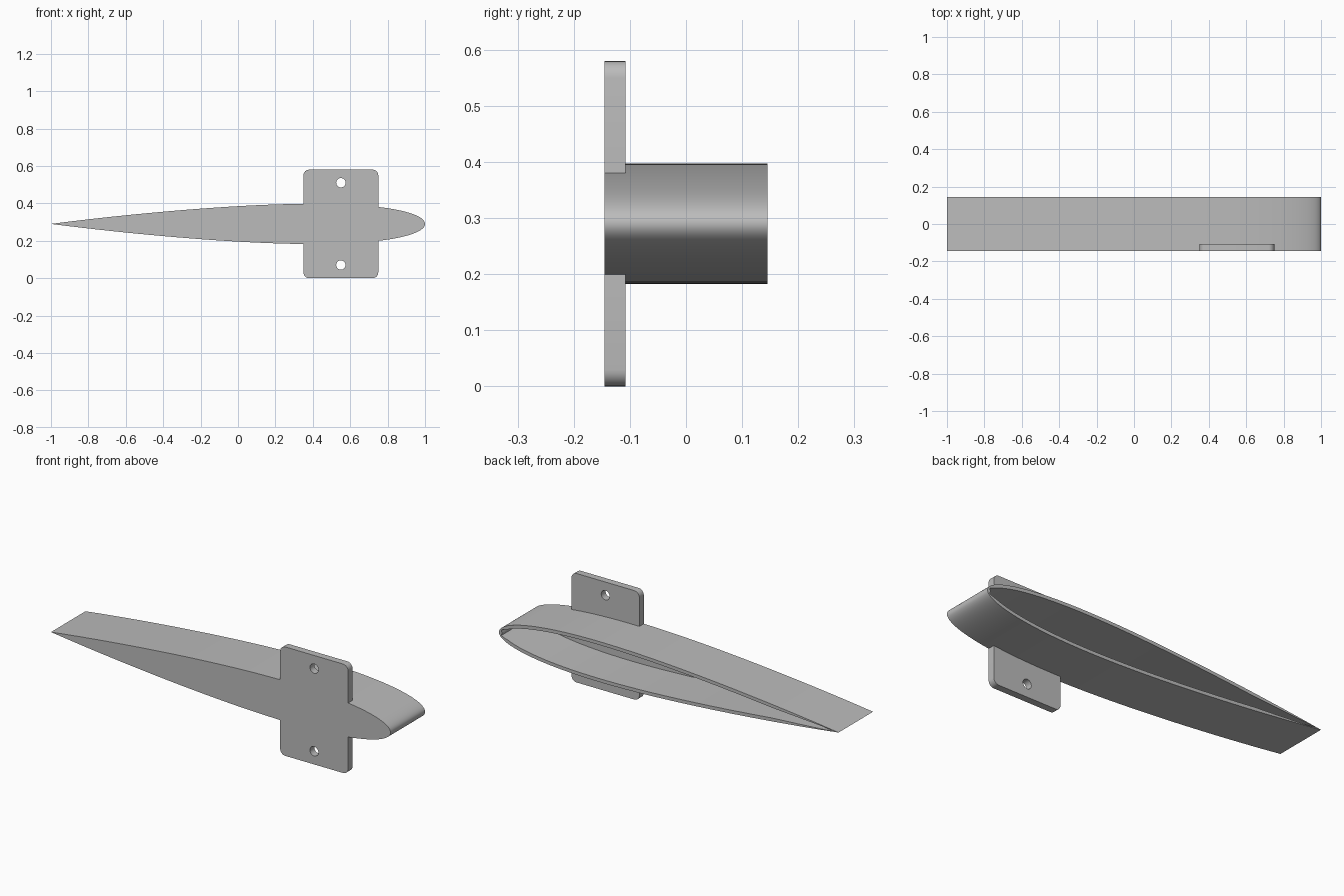
import bpy, bmesh, math

if "Cube" in bpy.data.objects:
    bpy.data.objects.remove(bpy.data.objects["Cube"], do_unlink=True)

MID = 0.29               # height of the chord line
FRONT, FLOOR, BACK = -0.145, -0.108, 0.145
TAB_L, TAB_R = 0.35, 0.75
WALL = 0.018

grey = bpy.data.materials.new("plain grey")
grey.use_nodes = True
grey.diffuse_color = (0.5, 0.5, 0.5, 1)
grey.node_tree.nodes["Principled BSDF"].inputs["Base Color"].default_value = (0.5, 0.5, 0.5, 1)


def half(x):
    """Half thickness of the symmetric foil, nose at x = 1, tail at x = -1."""
    c = min(max((1 - x) / 2, 0), 1)
    return 1.075 * (0.2969 * math.sqrt(c) - 0.126 * c - 0.3516 * c**2
                    + 0.2843 * c**3 - 0.1036 * c**4)


def mirrored(upper):
    """Close an upper line (tail to nose) with its reflection in the chord."""
    lower = [(x, -z) for x, z in reversed(upper) if z > 1e-5]
    return [(x, z + MID) for x, z in upper + lower]


def arc(cx, cz, r, start, end, n):
    angles = [math.radians(start + (end - start) * i / n) for i in range(n + 1)]
    return [(cx + r * math.cos(a), cz + r * math.sin(a)) for a in angles]


def extruded(name, loops, y0, y1):
    """Fill the loops (inner ones are holes) and extrude them along y."""
    curve = bpy.data.curves.new(name, "CURVE")
    curve.dimensions = "2D"
    curve.fill_mode = "BOTH"
    curve.extrude = (y1 - y0) / 2
    for loop in loops:
        spline = curve.splines.new("POLY")
        spline.points.add(len(loop) - 1)
        for p, (x, z) in zip(spline.points, loop):
            p.co = (x, z, 0, 1)
        spline.use_cyclic_u = True
    obj = bpy.data.objects.new(name, curve)
    bpy.context.collection.objects.link(obj)
    obj.rotation_euler.x = math.pi / 2
    obj.location.y = (y0 + y1) / 2
    bpy.ops.object.select_all(action="DESELECT")
    obj.select_set(True)
    bpy.context.view_layer.objects.active = obj
    bpy.ops.object.convert(target="MESH")
    obj = bpy.context.object
    obj.name = name
    bpy.ops.object.transform_apply(location=True, rotation=True, scale=True)
    bm = bmesh.new()
    bm.from_mesh(obj.data)
    bmesh.ops.remove_doubles(bm, verts=bm.verts, dist=1e-5)
    bmesh.ops.recalc_face_normals(bm, faces=bm.faces)
    bm.to_mesh(obj.data)
    bm.free()
    obj.data.materials.clear()
    obj.data.materials.append(grey)
    bpy.ops.object.shade_smooth_by_angle(angle=math.radians(30))
    return obj


# Foil outline, spaced closer at the nose
N = 48
stations = [1 - 2 * (1 - i / N) ** 2 for i in range(N + 1)]
foil = [(x, half(x)) for x in stations]
foil[0], foil[-1] = (-1, 0), (1, 0)

# Hollow outline: constant wall that thins toward the tail
cavity = [(-0.97, 0)]
for x in stations:
    if -0.96 < x < 0.995:
        slope = (half(x + 1e-4) - half(x - 1e-4)) / 2e-4
        w = min(WALL, 0.4 * half(x))
        k = w / math.hypot(1, slope)
        px, pz = x + slope * k, half(x) - k
        if pz > 0.002 and px > cavity[-1][0]:
            cavity.append((px, pz))
cavity.append((1 - WALL, 0))

# Front plate: foil outline with a rounded tab above and below
R = 0.03
tab = [(TAB_L, half(TAB_L))]
tab += arc(TAB_L + R, MID - R, R, 180, 90, 6)
tab += arc(TAB_R - R, MID - R, R, 90, 0, 6)
tab += [(TAB_R, half(TAB_R))]
plate = [p for p in foil if p[0] < TAB_L] + tab + [p for p in foil if p[0] > TAB_R]
holes = [arc((TAB_L + TAB_R) / 2, MID + s * 0.22, 0.025, 0, 345, 23) for s in (-1, 1)]

extruded("front_plate_with_tabs", [mirrored(plate)] + holes, FRONT, FLOOR)
extruded("foil_shell", [mirrored(foil), mirrored(cavity)], FLOOR, BACK)
